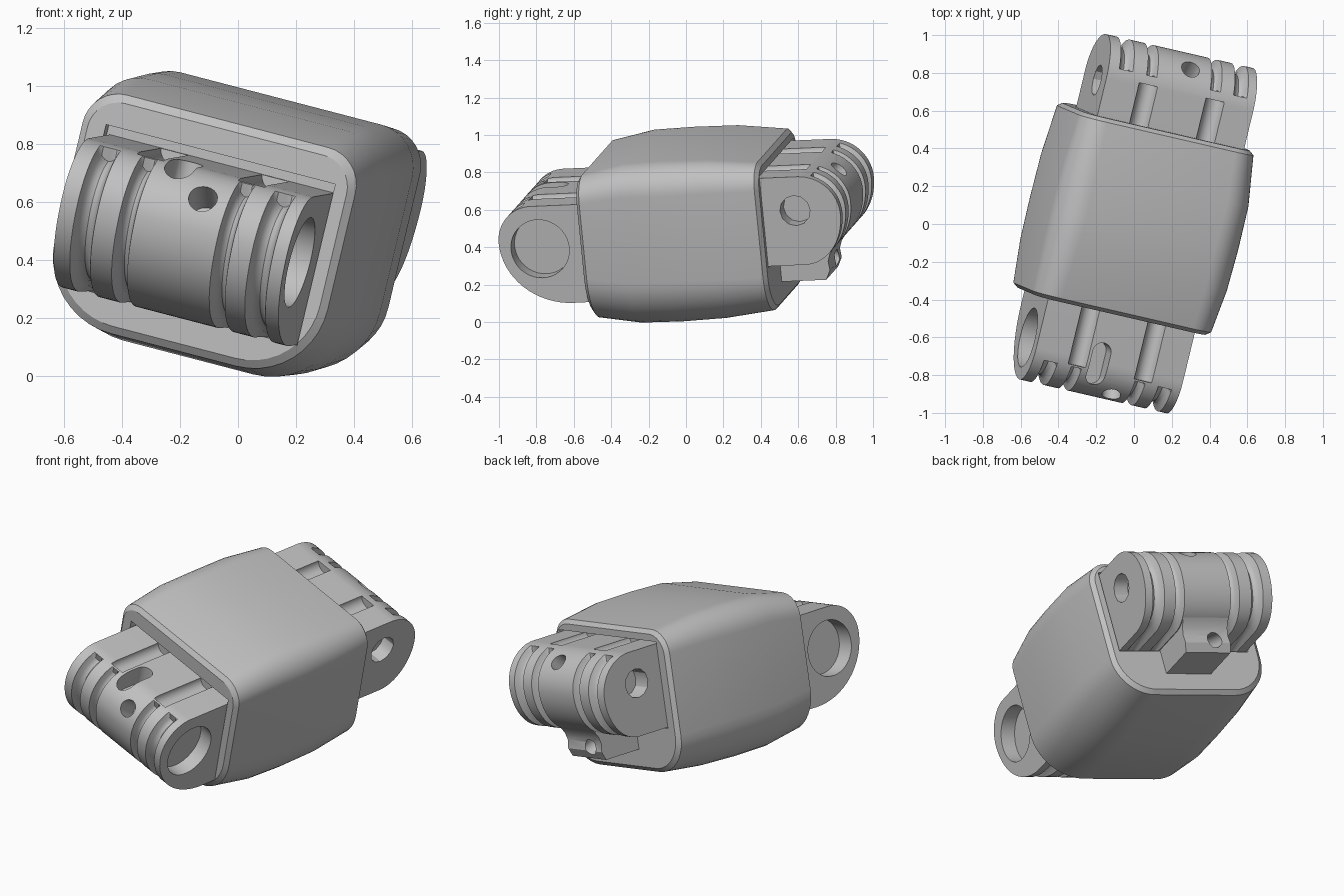
import bpy, bmesh, math
from mathutils import Matrix, Vector

if "Cube" in bpy.data.objects:
    bpy.data.objects.remove(bpy.data.objects["Cube"])

# Tilted frame of the part: X = hinge axis, Y = length, Z = height
X = Vector((0.945, -0.218, -0.246)).normalized()
Z = X.cross(Vector((0.24, 1, 0.043))).normalized()
Y = Z.cross(X)
FRAME = Matrix.Translation((0, 0, 0.52)) @ Matrix((X, Y, Z)).transposed().to_4x4()

grey = bpy.data.materials.new("plain grey")
grey.diffuse_color = (0.53, 0.53, 0.53, 1)
grey.use_nodes = True
grey.node_tree.nodes["Principled BSDF"].inputs["Base Color"].default_value = grey.diffuse_color


def make(name, bm):
    bmesh.ops.recalc_face_normals(bm, faces=bm.faces)
    me = bpy.data.meshes.new(name)
    bm.to_mesh(me)
    bm.free()
    ob = bpy.data.objects.new(name, me)
    me.materials.append(grey)
    bpy.context.collection.objects.link(ob)
    return ob


def loft(name, rings):
    """Skin closed rings of points and cap both ends."""
    bm = bmesh.new()
    vs = [[bm.verts.new(p) for p in r] for r in rings]
    n = len(vs[0])
    for a, b in zip(vs, vs[1:]):
        for i in range(n):
            bm.faces.new((a[i], a[(i + 1) % n], b[(i + 1) % n], b[i]))
    bm.faces.new(vs[0][::-1])
    bm.faces.new(vs[-1])
    return make(name, bm)


def rod(center, axis, r, length, n=24):
    bm = bmesh.new()
    rot = Vector(axis).to_track_quat('Z', 'Y').to_matrix().to_4x4()
    bmesh.ops.create_cone(bm, cap_ends=True, segments=n, radius1=r, radius2=r,
                          depth=length, matrix=Matrix.Translation(center) @ rot)
    return make("cutter", bm)


def box(lo, hi):
    bm = bmesh.new()
    lo, hi = Vector(lo), Vector(hi)
    bmesh.ops.create_cube(bm, size=1, matrix=Matrix.Translation((lo + hi) / 2)
                          @ Matrix.Diagonal((*(hi - lo), 1)))
    return make("cutter", bm)


def cut(ob, cutters):
    bpy.context.view_layer.objects.active = ob
    for c in cutters:
        c.hide_render = True
        m = ob.modifiers.new("cut", 'BOOLEAN')
        m.operation, m.solver, m.object = 'DIFFERENCE', 'EXACT', c
        bpy.ops.object.modifier_apply(modifier=m.name)
        bpy.data.objects.remove(c)


def arc(cy, cz, ry, rz, a0, a1, n):
    angs = [math.radians(a0 + (a1 - a0) * i / n) for i in range(n + 1)]
    return [(cy + ry * math.cos(t), cz + rz * math.sin(t)) for t in angs]


# Bulging shell: rounded section with tight top and wide bottom corners
def section(y, left, right, top, bot, rt, rb):
    pts = (arc(right - rt, top - rt, rt, rt, 0, 90, 8) + arc(rt - left, top - rt, rt, rt, 90, 180, 8)
           + arc(rb - left, bot + rb, rb, rb, 180, 270, 10) + arc(right - rb, bot + rb, rb, rb, 270, 360, 10))
    return [(a, y, c) for a, c in pts]


shell = loft("shell", [section(*s) for s in (
    (-0.475, 0.492, 0.455, 0.357, -0.402, 0.11, 0.25), (-0.455, 0.517, 0.480, 0.385, -0.430, 0.13, 0.27),
    (-0.22, 0.529, 0.502, 0.434, -0.466, 0.15, 0.28), (0.0, 0.531, 0.510, 0.442, -0.467, 0.16, 0.28),
    (0.24, 0.528, 0.507, 0.439, -0.457, 0.15, 0.27), (0.51, 0.505, 0.471, 0.410, -0.425, 0.13, 0.23),
    (0.53, 0.480, 0.446, 0.387, -0.400, 0.11, 0.21))])
# Shallow sockets behind both hinges
cut(shell, [box((-0.43, -0.6, -0.305), (0.408, -0.43, 0.27)),
            box((-0.425, 0.48, -0.156), (0.41, 0.7, 0.347))])

# Hinge knuckles: side profile swept along the axis with rounded grooves
GROOVES = [(-0.36, -0.285), (-0.207, -0.15), (0.15, 0.207), (0.28, 0.355)]


def hinge(name, profile, center):
    stations = [(-0.419, 0)]
    for g0, g1 in GROOVES:
        stations += [(g0 + (g1 - g0) * k / 6, 0.052 * math.sin(math.pi * k / 6) ** 0.7 if 0 < k < 6 else 0)
                     for k in range(7)]
    stations.append((0.403, 0))
    ctr = Vector(center)
    rings = []
    for a, d in stations:
        ring = []
        for y, c, w in profile:
            p = Vector((y, c))
            p += (ctr - p).normalized() * d * w
            ring.append((a, p.x, p.y))
        rings.append(ring)
    return loft(name, rings)


front_top = arc(-0.745, 0.04, 0.192, 0.195, 90, 180, 16)
front_low = arc(-0.56, 0.04, 0.377, 0.345, 180, 270, 16)[1:]
front_profile = ([(-0.41, 0.235, 0)] + [(y, c, int(i > 3)) for i, (y, c) in enumerate(front_top)]
                 + [(y, c, 1) for y, c in front_low] + [(-0.41, -0.304, 0)])
front = hinge("front_hinge", front_profile, (-0.65, 0))
# Rounded slot outline for the cord opening on top
slot_ring = arc(-0.065, -0.69, 0.05, 0.05, 0, 180, 12) + arc(-0.065, -0.82, 0.05, 0.05, 180, 360, 12)
slot = loft("cutter", [[(a, y, c) for a, y in slot_ring] for c in (0.12, 0.4)])
cut(front, [rod((s * 0.415, -0.713, 0), (1, 0, 0), 0.16, 0.2, 40) for s in (-1, 1)]
    + [rod((a, -0.615, 0.24), (0, 1, 0), 0.05, 0.35) for a in (-0.18, 0.19)]
    + [rod((0.06, -0.89, 0.14), (0, -0.8, 0.6), 0.05, 0.24), slot])

back_top = arc(0.735, 0.12, 0.217, 0.216, 90, 0, 16)
back_low = arc(0.735, 0.12, 0.217, 0.27, 0, -90, 16)[1:]
back_profile = ([(0.47, 0.336, 0)] + [(y, c, int(i > 3)) for i, (y, c) in enumerate(back_top)]
                + [(y, c, 1) for y, c in back_low] + [(0.47, -0.15, 0)])
back = hinge("back_hinge", back_profile, (0.70, 0.12))
cut(back, [rod((s * 0.415, 0.705, 0.15), (1, 0, 0), 0.083, 0.2, 12) for s in (-1, 1)]
    + [rod((s * 0.187, 0.615, 0.341), (0, 1, 0), 0.052, 0.27) for s in (-1, 1)]
    + [rod((0.03, 0.88, 0.28), (0, 0.7, 0.7), 0.05, 0.22)])

# Stop lug curving down from the back hinge, with a cord hole
lug_side = [(0.47, -0.05), (0.82, -0.05), (0.872, -0.085), (0.835, -0.122), (0.808, -0.16), (0.795, -0.2),
            (0.80, -0.25), (0.775, -0.3), (0.47, -0.3)]
lug = loft("stop_lug", [[(a, y, c) for y, c in lug_side] for a in (-0.145, 0.145)])
cut(lug, [rod((-0.05, 0.78, -0.225), (0, 0.95, -0.3), 0.045, 0.24)])

# Place everything in the tilted frame and shade
bpy.ops.object.select_all(action='DESELECT')
for ob in (shell, front, back, lug):
    ob.data.transform(FRAME)
    ob.select_set(True)
bpy.context.view_layer.objects.active = shell
bpy.ops.object.shade_smooth_by_angle(angle=math.radians(30))
